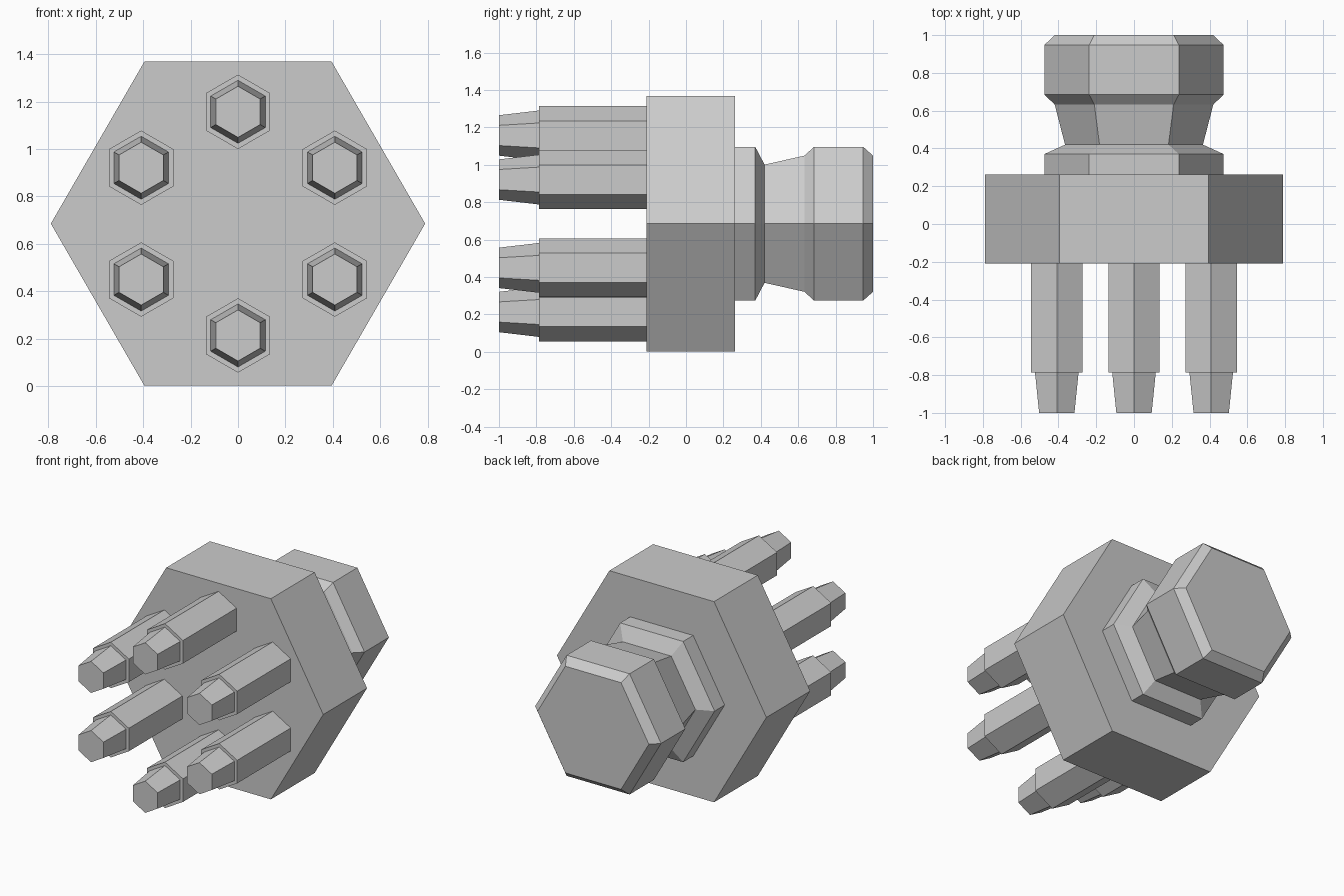
import bpy
import math

if "Cube" in bpy.data.objects:
    bpy.data.objects.remove(bpy.data.objects["Cube"])

CENTRE_Z = 0.685

grey = bpy.data.materials.new("plain_grey")
grey.diffuse_color = (0.6, 0.6, 0.6, 1)
grey.use_nodes = True
grey.node_tree.nodes["Principled BSDF"].inputs["Base Color"].default_value = grey.diffuse_color


def hex_lathe(name, profile, x=0.0, z=CENTRE_Z, turn=0.0):
    """Closed six-sided solid along y; profile is (y, corner radius) from front to back."""
    verts, faces = [], []
    for y, r in profile:
        for i in range(6):
            a = turn + math.radians(60 * i)
            verts.append((x + r * math.cos(a), y, z + r * math.sin(a)))
    for k in range(len(profile) - 1):
        for i in range(6):
            j = (i + 1) % 6
            faces.append((6 * k + i, 6 * k + j, 6 * k + 6 + j, 6 * k + 6 + i))
    last = 6 * (len(profile) - 1)
    faces.append(tuple(range(5, -1, -1)))
    faces.append(tuple(range(last, last + 6)))
    # ring order runs opposite to the y axis, so flip every face outward
    faces = [f[::-1] for f in faces]
    mesh = bpy.data.meshes.new(name)
    mesh.from_pydata(verts, [], faces)
    mesh.materials.append(grey)
    obj = bpy.data.objects.new(name, mesh)
    bpy.context.collection.objects.link(obj)
    return obj


# Wide hexagonal flange
hex_lathe("flange", [(-0.21, 0.79), (0.262, 0.79)])

# Grooved hub behind the flange: collar, waist, chamfered head
hex_lathe("hub", [(0.262, 0.475), (0.37, 0.475), (0.42, 0.365), (0.633, 0.42),
                  (0.685, 0.475), (0.947, 0.475), (1.0, 0.42)])

# Six stepped pins in a ring on the front
for n in range(6):
    a = math.radians(90 + 60 * n)
    hex_lathe(f"pin_{n + 1}", [(-1.0, 0.108), (-0.787, 0.133), (-0.787, 0.157), (-0.21, 0.157)],
              x=0.472 * math.cos(a), z=CENTRE_Z + 0.472 * math.sin(a), turn=math.radians(30))
